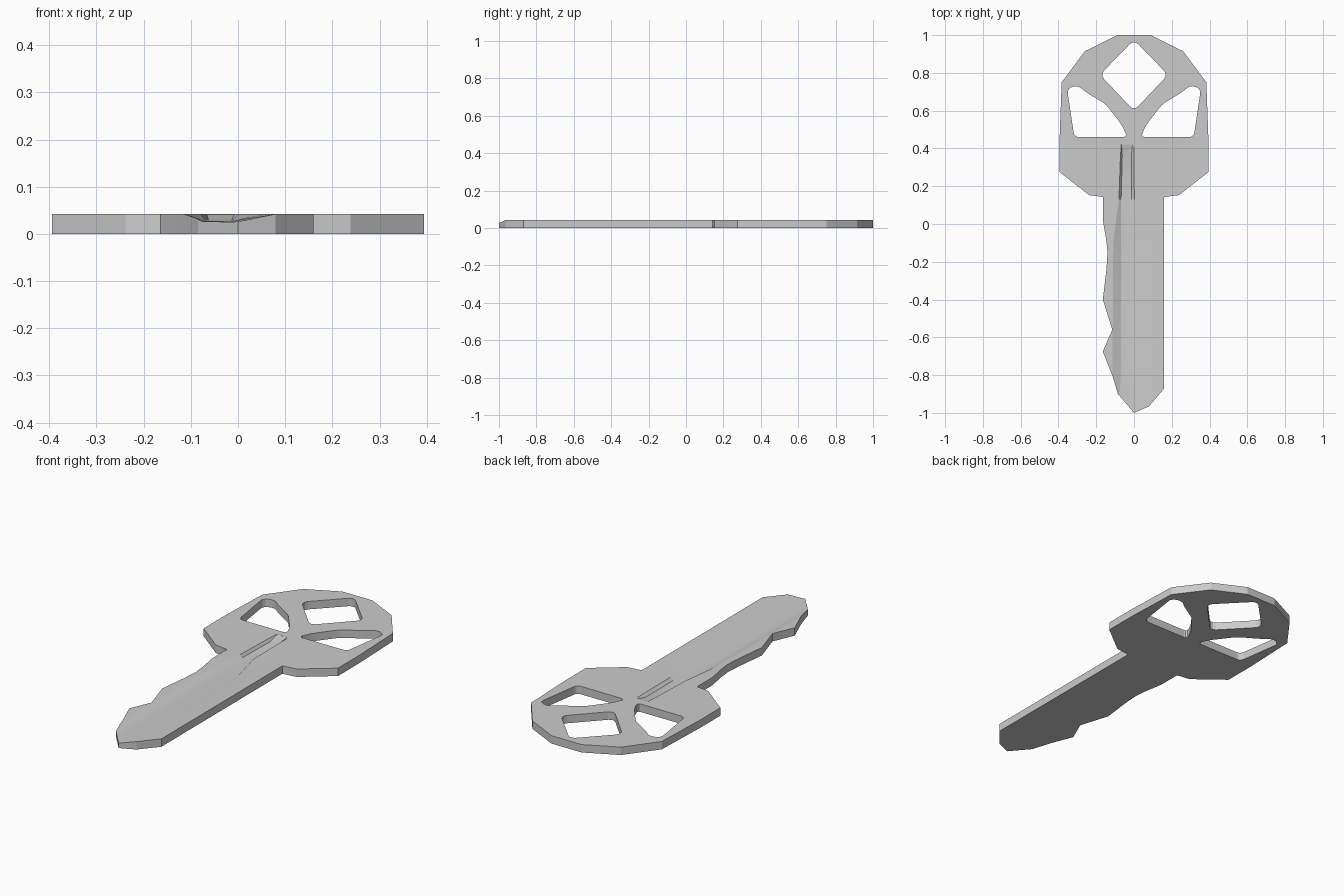
import bpy, bmesh, math

THICK = 0.042

if "Cube" in bpy.data.objects:
    bpy.data.objects.remove(bpy.data.objects["Cube"], do_unlink=True)

# One plain metal colour
metal = bpy.data.materials.new("grey_metal")
metal.use_nodes = True
metal.diffuse_color = (0.6, 0.6, 0.6, 1)
metal.node_tree.nodes["Principled BSDF"].inputs["Base Color"].default_value = (0.6, 0.6, 0.6, 1)


def make_object(name, bm):
    bmesh.ops.recalc_face_normals(bm, faces=bm.faces)
    mesh = bpy.data.meshes.new(name)
    bm.to_mesh(mesh)
    bm.free()
    mesh.materials.append(metal)
    obj = bpy.data.objects.new(name, mesh)
    bpy.context.collection.objects.link(obj)
    return obj


def plate(name, points, bottom, top, rounding=0):
    """Extrude a flat outline, optionally rounding its corners."""
    bm = bmesh.new()
    bm.faces.new([bm.verts.new((x, y, bottom)) for x, y in points])
    if rounding:
        bmesh.ops.bevel(bm, geom=bm.verts[:], offset=rounding, segments=3,
                        profile=0.5, affect='VERTICES')
    solid = bmesh.ops.extrude_face_region(bm, geom=bm.faces[:])
    for v in solid["geom"]:
        if isinstance(v, bmesh.types.BMVert):
            v.co.z = top
    return make_object(name, bm)


def loft(name, sections):
    """Join matching cross-sections into a closed solid."""
    bm = bmesh.new()
    rings = [[bm.verts.new(p) for p in s] for s in sections]
    n = len(rings[0])
    for a, b in zip(rings, rings[1:]):
        for i in range(n):
            j = (i + 1) % n
            bm.faces.new((a[i], a[j], b[j], b[i]))
    bm.faces.new(rings[0])
    bm.faces.new(rings[-1])
    return make_object(name, bm)


def cut(target, cutter):
    cutter.hide_render = True
    mod = target.modifiers.new("cut", 'BOOLEAN')
    mod.operation = 'DIFFERENCE'
    mod.solver = 'EXACT'
    mod.object = cutter
    bpy.context.view_layer.objects.active = target
    bpy.ops.object.modifier_apply(modifier=mod.name)
    bpy.data.objects.remove(cutter, do_unlink=True)


# Outline: faceted bow, straight back edge and toothed edge
bow_half = [(0.238, 0.153), (0.394, 0.275), (0.394, 0.45),
            (0.383, 0.75), (0.26, 0.915), (0.088, 1)]
back_edge = [(0, -1), (0.08, -0.965), (0.16, -0.87), (0.16, 0.143)]
teeth = [(-0.165, 0.143), (-0.165, 0.02), (-0.146, -0.09), (-0.14, -0.15),
         (-0.146, -0.24), (-0.165, -0.4), (-0.115, -0.56), (-0.165, -0.675),
         (-0.115, -0.8), (-0.085, -0.9)]
bow_mirror = [(-x, y) for x, y in reversed(bow_half)]
key = plate("key", back_edge + bow_half + bow_mirror + teeth, 0, THICK)

# Three rounded holes through the bow
diamond = [(0, 0.975), (0.18, 0.79), (0, 0.6), (-0.18, 0.79)]
cut(key, plate("diamond_hole", diamond, -0.1, 0.1, 0.03))
side_hole = [(0.3, 0.735), (0.354, 0.715), (0.316, 0.46), (0.035, 0.46),
             (0.065, 0.525), (0.15, 0.635), (0.25, 0.695)]
for name, side in (("left_hole", 1), ("right_hole", -1)):
    cut(key, plate(name, [(side * x, y) for x, y in side_hole], -0.1, 0.1, 0.022))

# Groove along the blade: y, left rim, floor left, floor right, right rim, floor height
stations = [(-1.05, -0.115, -0.085, -0.005, 0.08, 0.025),
            (-0.8, -0.115, -0.07, -0.013, 0.08, 0.027),
            (-0.1, -0.11, -0.07, -0.014, 0.06, 0.028),
            (0.13, -0.08, -0.068, -0.014, 0.002, 0.028),
            (0.36, -0.072, -0.062, -0.014, 0, 0.028),
            (0.42, -0.07, -0.066, -0.008, 0, 0.0415)]
rim = THICK + 0.0002
cut(key, loft("blade_groove", [
    [(l, y, 0.07), (l, y, rim), (fl, y, z), (fr, y, z), (r, y, rim), (r, y, 0.07)]
    for y, l, fl, fr, r, z in stations]))

# Soft blending of the shallow groove slopes only
bpy.ops.object.select_all(action='DESELECT')
key.select_set(True)
bpy.context.view_layer.objects.active = key
bpy.ops.object.shade_smooth_by_angle(angle=math.radians(14))
